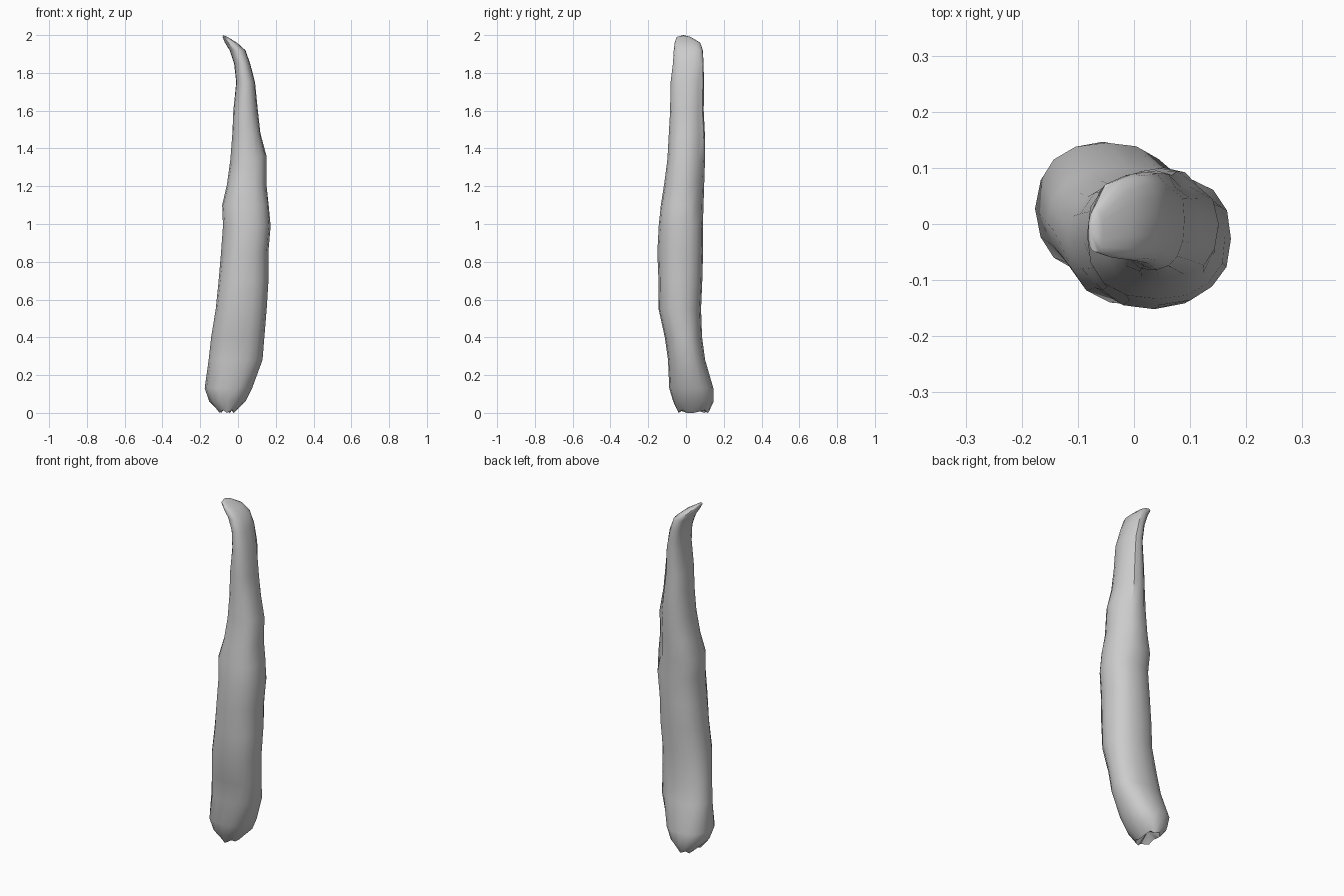
import bpy
import bmesh
import math
from mathutils import Vector, noise

cube = bpy.data.objects.get("Cube")
if cube:
    bpy.data.objects.remove(cube, do_unlink=True)

SIDES = 16

# Cross-sections in hundredths: height, then x range, then y range
SECTIONS = [
    (1, -10, -2, -4, 12), (6, -15, 4, -7, 14.5), (13, -17.5, 7.5, -9, 14.5),
    (28, -15.5, 13, -9.5, 10), (40, -14, 13.8, -11, 8.5), (55, -12, 15, -14.8, 8),
    (70, -10.5, 16, -14.5, 8.5), (85, -9, 16.2, -15, 9), (99, -8, 17.3, -14.3, 9),
    (110, -8.5, 16.5, -13.5, 9.5), (121, -6, 15, -11.5, 9.5),
    (134, -4, 14.5, -10, 10), (148, -3, 12, -9, 10), (160, -2.5, 10.5, -8.5, 9.5),
    (175, -1, 9, -8, 9.5), (185, -2, 6.5, -7, 9.5), (192, -4.5, 4, -6.5, 9),
    (196, -7, -0.5, -6, 7.5), (199, -8.2, -5.5, -5, 2.5),
]


def rounded(value, power=0.88):
    """Sine or cosine pushed towards a slightly squarer outline."""
    return math.copysign(abs(value) ** power, value)


def section_ring(bm, height, x0, x1, y0, y1):
    """One uneven ring of the body, with a shallow groove on the rear left."""
    z = height / 100
    ring = []
    for i in range(SIDES):
        angle = math.tau * i / SIDES
        cx, cy = (x0 + x1) / 200, (y0 + y1) / 200
        rx, ry = (x1 - x0) / 200, (y1 - y0) / 200
        direction = Vector((math.cos(angle), math.sin(angle), z * 4))
        scale = 1 + 0.045 * noise.noise(direction * 1.7)
        if 1.0 < z < 1.8 and i == 2:
            scale -= 0.1
        x = cx + rx * rounded(math.cos(angle)) * scale
        y = cy + ry * rounded(math.sin(angle)) * scale
        ring.append(bm.verts.new((x, y, z)))
    return ring


def cap(bm, ring, offset):
    """Close an end with a fan around a shifted centre."""
    centre = sum((v.co for v in ring), Vector()) / len(ring)
    middle = bm.verts.new(centre + Vector(offset))
    for a, b in zip(ring, ring[1:] + ring[:1]):
        bm.faces.new((a, b, middle))


# Tapering body lofted through the sections
bm = bmesh.new()
rings = [section_ring(bm, *section) for section in SECTIONS]
for low, high in zip(rings, rings[1:]):
    for i in range(SIDES):
        j = (i + 1) % SIDES
        bm.faces.new((low[i], low[j], high[j], high[i]))

# Hollow broken base, and the ragged curled tip
cap(bm, rings[0], (0, 0, 0.04))
cap(bm, rings[-1], (-0.01, 0, 0.01))
for i, vert in enumerate(rings[0]):
    vert.co.z = 0.015 * (i % 3) / 2

# Small torn lip on the left flank
for vert in rings[11]:
    if vert.co.x > 0.1 and vert.co.y < 0.02:
        vert.co.z += 0.02
        vert.co.x += 0.004

bmesh.ops.recalc_face_normals(bm, faces=bm.faces)
mesh = bpy.data.meshes.new("tapered_shaft")
bm.to_mesh(mesh)
bm.free()
shaft = bpy.data.objects.new("tapered_shaft", mesh)
bpy.context.collection.objects.link(shaft)

# Plain grey material
grey = bpy.data.materials.new("plain_grey")
grey.use_nodes = True
colour = (0.6, 0.6, 0.6, 1)
grey.diffuse_color = colour
grey.node_tree.nodes["Principled BSDF"].inputs["Base Color"].default_value = colour
mesh.materials.append(grey)

# Smooth shading with the sharp creases kept
bpy.ops.object.select_all(action="DESELECT")
shaft.select_set(True)
bpy.context.view_layer.objects.active = shaft
bpy.ops.object.shade_smooth_by_angle(angle=math.radians(40))
